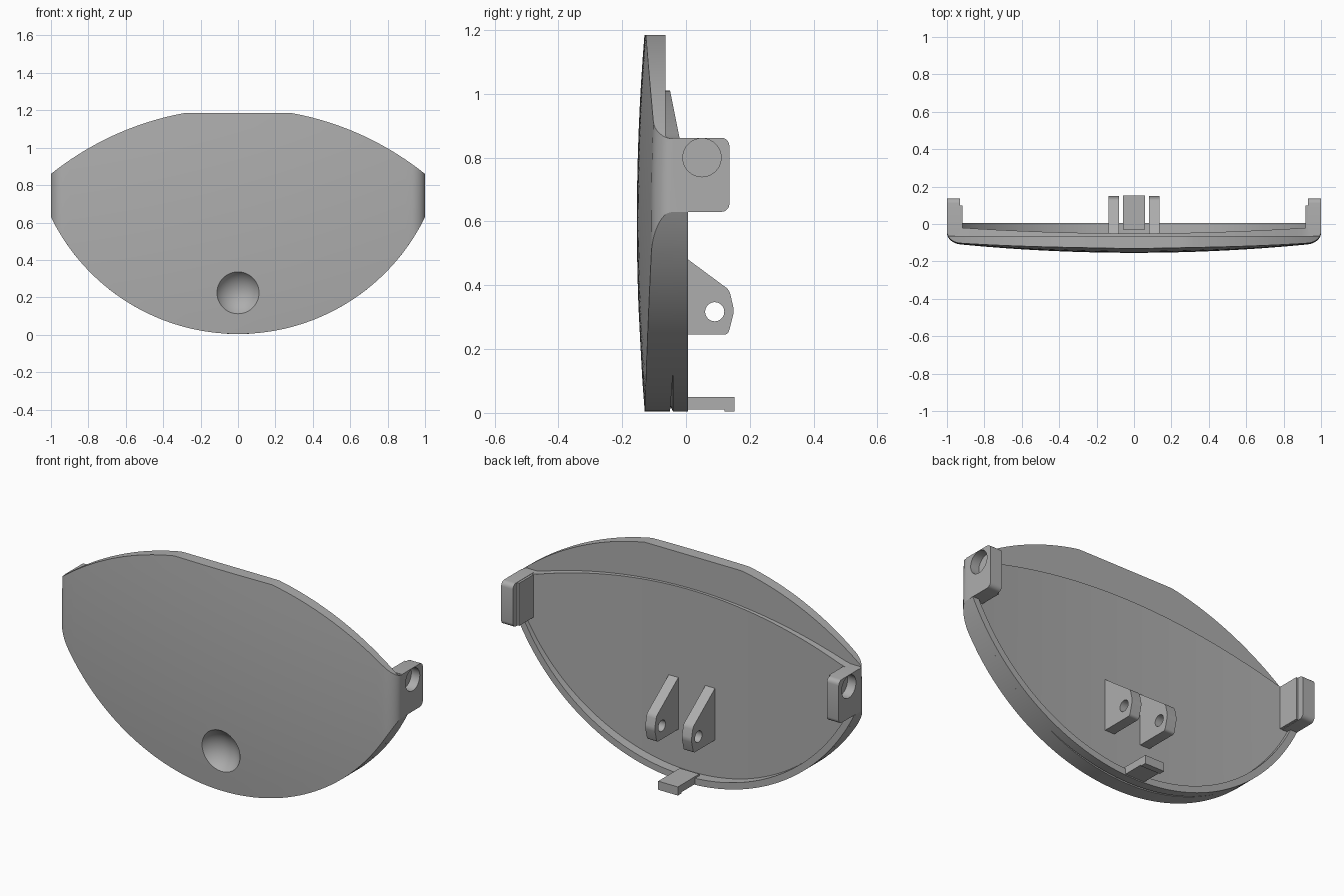
import bpy, bmesh, math
from mathutils import Matrix

cube = bpy.data.objects.get("Cube")
if cube:
    bpy.data.objects.remove(cube, do_unlink=True)

grey = bpy.data.materials.new("plain grey")
grey.use_nodes = True
grey.diffuse_color = (0.42, 0.42, 0.42, 1)
grey.node_tree.nodes["Principled BSDF"].inputs["Base Color"].default_value = grey.diffuse_color


def finish(bm, name):
    bmesh.ops.recalc_face_normals(bm, faces=bm.faces)
    mesh = bpy.data.meshes.new(name)
    bm.to_mesh(mesh)
    bm.free()
    ob = bpy.data.objects.new(name, mesh)
    bpy.context.collection.objects.link(ob)
    mesh.materials.append(grey)
    return ob


def activate(ob):
    bpy.ops.object.select_all(action='DESELECT')
    ob.select_set(True)
    bpy.context.view_layer.objects.active = ob


def smooth(ob, degrees=25):
    activate(ob)
    bpy.ops.object.shade_smooth_by_angle(angle=math.radians(degrees))


def cut(ob, cutter):
    cutter.hide_render = True
    mod = ob.modifiers.new("cut", 'BOOLEAN')
    mod.operation = 'DIFFERENCE'
    mod.solver = 'EXACT'
    mod.object = cutter
    activate(ob)
    bpy.ops.object.modifier_apply(modifier=mod.name)
    bpy.data.objects.remove(cutter, do_unlink=True)


def prism(name, profile, x0, x1, radius=0):
    """Extrude a (y, z) profile along x, rounding its rear corners."""
    bm = bmesh.new()
    face = bm.faces.new([bm.verts.new((x0, y, z)) for y, z in profile])
    new = bmesh.ops.extrude_face_region(bm, geom=[face])["geom"]
    bmesh.ops.translate(bm, vec=(x1 - x0, 0, 0),
                        verts=[v for v in new if isinstance(v, bmesh.types.BMVert)])
    if radius:
        edges = [e for e in bm.edges if abs(e.verts[0].co.x - e.verts[1].co.x) > 0.01
                 and e.verts[0].co.y > 0.1]
        bmesh.ops.bevel(bm, geom=edges, offset=radius, segments=5, profile=0.5, affect='EDGES')
    return finish(bm, name)


def rod(x, y, z, radius, length):
    """Cylinder cutter lying along x."""
    bm = bmesh.new()
    bmesh.ops.create_cone(bm, cap_ends=True, segments=40, radius1=radius, radius2=radius,
                          depth=length, matrix=Matrix.Translation((x, y, z))
                          @ Matrix.Rotation(math.pi / 2, 4, 'Y'))
    return finish(bm, "hole_cutter")


# Outline and surfaces of the shield
R_LOW, R_TOP = 1.1126, 1.598


def z_low(x):
    return R_LOW + 0.004 - math.sqrt(R_LOW ** 2 - x * x)


def z_top(x):
    return min(1.185, math.sqrt(R_TOP ** 2 - x * x) - 0.387)


def z_ridge(x):
    return max(0.86, 1.01 - 0.15 * (x / 0.92) ** 2)


def y_front(x, z):
    y = -0.154 + 0.045 * (x / 0.93) ** 2 + 0.025 * ((z - 0.6) / 0.6) ** 2
    t = max(0, (abs(x) - 0.93) / 0.07)
    return y + 0.055 * (1 - math.sqrt(max(0, 1 - t * t)))


def y_back(x):
    return -0.05 + 0.03 * (x / 0.92) ** 2


def build_shield():
    half = [0.29 * i / 8 for i in range(1, 9)]
    half += [0.29 + 0.64 * i / 20 for i in range(1, 21)]
    half += [0.93 + 0.07 * math.sin(math.pi / 2 * i / 8) for i in range(1, 9)]
    columns = [-x for x in reversed(half)] + [0] + half
    rows = 16
    bm = bmesh.new()
    rings = []
    for x in columns:
        lo, mid, hi = z_low(x), min(z_ridge(x), z_top(x)), z_top(x)
        pts = []
        for i in range(rows + 1):
            z = lo + (hi - lo) * i / rows
            pts.append((y_front(x, z), z))
        for z in (hi, mid):
            pts.append((max(-0.065, y_front(x, z) + 0.004), z))
        pts += [(y_back(x), mid), (y_back(x), lo)]
        rings.append([bm.verts.new((x, y, z)) for y, z in pts])
    n = len(rings[0])
    for a, b in zip(rings, rings[1:]):
        for i in range(n):
            j = (i + 1) % n
            bm.faces.new((a[i], a[j], b[j], b[i]))
    for ring in (rings[0], rings[-1]):
        bm.faces.new(ring)
    bmesh.ops.remove_doubles(bm, verts=bm.verts, dist=0.0005)
    return finish(bm, "shield")


shield = build_shield()

# Round dent in the lower front
bm = bmesh.new()
dent_r, dent_depth = 0.113, 0.06
ball = (dent_r ** 2 + dent_depth ** 2) / (2 * dent_depth)
centre_y = y_front(0, 0.22) + dent_depth - ball
bmesh.ops.create_uvsphere(bm, u_segments=48, v_segments=32, radius=ball,
                          matrix=Matrix.Translation((0, centre_y, 0.22))
                          @ Matrix.Rotation(math.pi / 2, 4, 'X'))
cut(shield, finish(bm, "dent_cutter"))
smooth(shield)

# Raised rim along the lower curve
bm = bmesh.new()
end = math.asin(1 / R_LOW)
steps, rings = 64, []
for i in range(steps + 1):
    a = -end + 2 * end * i / steps
    ring = []
    for r, y in ((R_LOW, -0.04), (R_LOW, 0.006), (R_LOW - 0.035, 0.006), (R_LOW - 0.035, -0.06)):
        ring.append(bm.verts.new((r * math.sin(a), y, R_LOW + 0.004 - r * math.cos(a))))
    rings.append(ring)
for a, b in zip(rings, rings[1:]):
    for i in range(4):
        j = (i + 1) % 4
        bm.faces.new((a[i], a[j], b[j], b[i]))
for ring in (rings[0], rings[-1]):
    bm.faces.new(ring)
smooth(finish(bm, "lower_rim"))

# Side lugs with blind sockets, and the pair of rear brackets
lug = [(-0.04, 0.63), (0.136, 0.63), (0.136, 0.862), (-0.04, 0.862)]
pad = [(-0.04, 0.632), (0.1, 0.632), (0.1, 0.86), (-0.04, 0.86)]
bracket = [(-0.06, 0.245), (0.132, 0.245), (0.151, 0.32), (0.136, 0.385), (-0.06, 0.53)]
for side, s in (("left", 1), ("right", -1)):
    ob = prism(side + "_lug", lug, s * 0.93, s, 0.025)
    cut(ob, rod(s, 0.05, 0.8, 0.06, 0.1))
    smooth(ob)
    prism(side + "_lug_pad", pad, s * 0.918, s * 0.935)
    ob = prism(side + "_bracket", bracket, s * 0.08, s * 0.137, 0.012)
    cut(ob, rod(s * 0.11, 0.09, 0.317, 0.03, 0.2))
    smooth(ob)

# Small tab at the bottom
prism("bottom_tab", [(-0.03, 0.01), (0.12, 0.01), (0.12, 0.004), (0.152, 0.004),
                     (0.152, 0.05), (-0.03, 0.05)], -0.058, 0.058)
